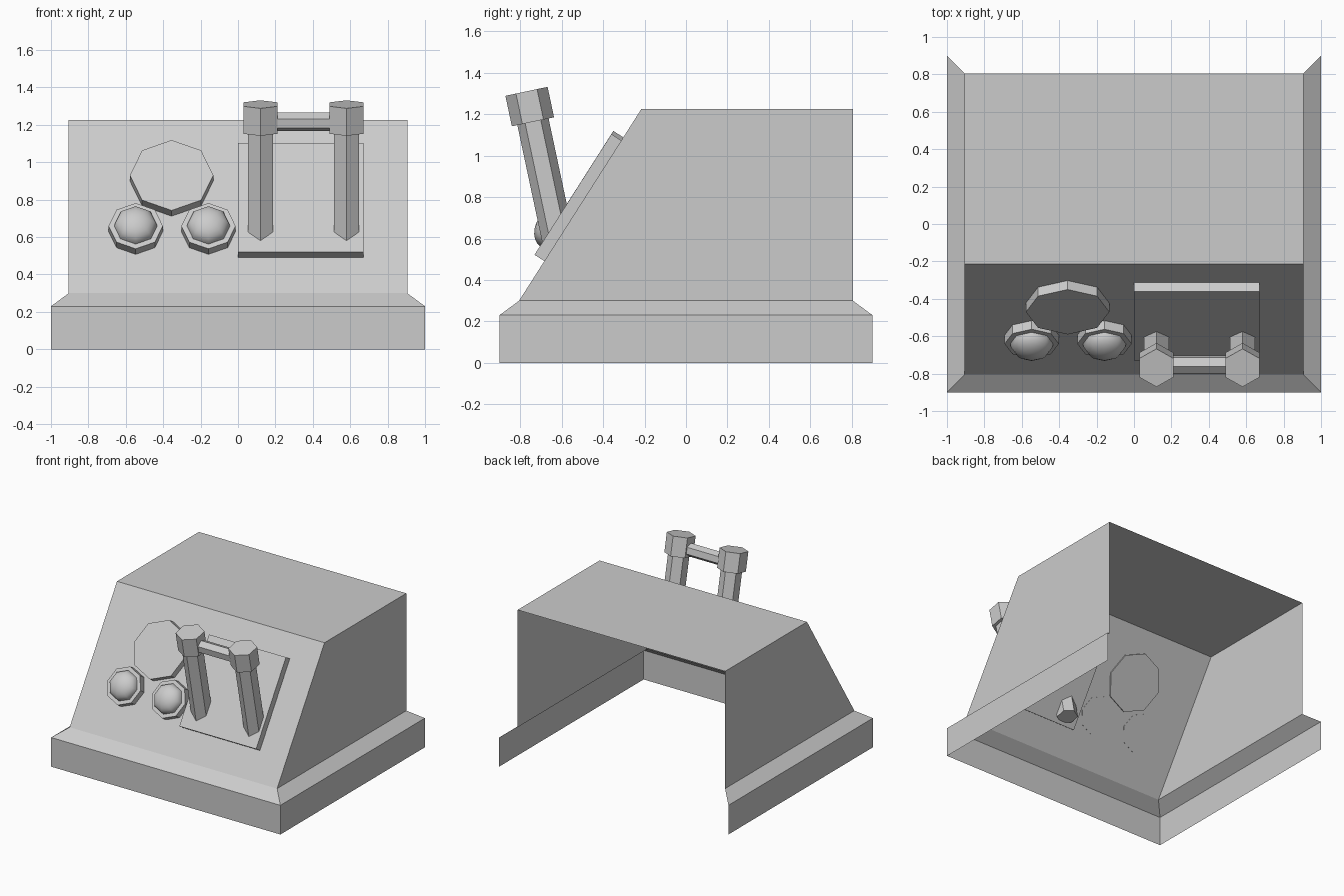
import bpy, bmesh, math
from mathutils import Matrix, Vector

cube = bpy.data.objects.get("Cube")
if cube:
    bpy.data.objects.remove(cube, do_unlink=True)

GREY = (0.6, 0.6, 0.6, 1)
mat = bpy.data.materials.new("plain_grey")
mat.use_nodes = True
mat.diffuse_color = GREY
mat.node_tree.nodes["Principled BSDF"].inputs["Base Color"].default_value = GREY


def finish(name, bm, matrix=Matrix(), smooth=False):
    """Turn a bmesh into a named, coloured object."""
    bm.transform(matrix)
    mesh = bpy.data.meshes.new(name)
    for f in bm.faces:
        f.smooth = smooth
    bm.to_mesh(mesh)
    bm.free()
    mesh.materials.append(mat)
    obj = bpy.data.objects.new(name, mesh)
    bpy.context.collection.objects.link(obj)


def prism(name, sides, radius, z0, z1, matrix):
    """Regular prism along local z, with a corner on local y."""
    bm = bmesh.new()
    bmesh.ops.create_cone(bm, cap_ends=True, segments=sides, radius1=radius,
                          radius2=radius, depth=z1 - z0,
                          matrix=Matrix.Translation((0, 0, (z0 + z1) / 2)))
    finish(name, bm, matrix)


# Housing: open at the back and underneath, made of stacked U-shaped sections
FRONT_LOW, FRONT_HIGH = Vector((0, -0.805, 0.3)), Vector((0, -0.215, 1.225))
sections = [(1, -0.9, 0.9, 0), (1, -0.9, 0.9, 0.23),
            (0.905, FRONT_LOW.y, 0.805, FRONT_LOW.z),
            (0.905, FRONT_HIGH.y, 0.805, FRONT_HIGH.z)]
bm = bmesh.new()
rows = [[bm.verts.new(p) for p in ((-x, back, z), (-x, front, z), (x, front, z), (x, back, z))]
        for x, front, back, z in sections]
for low, high in zip(rows, rows[1:]):
    for i in range(3):
        bm.faces.new((low[i], low[i + 1], high[i + 1], high[i]))
bm.faces.new(rows[-1])
finish("housing", bm)

# Local frame on the sloping front panel: y runs up the slope, z points outward
slope = (FRONT_HIGH - FRONT_LOW).normalized()
tilt = Matrix.Rotation(math.atan2(slope.z, slope.y), 4, 'X')


def on_panel(x, z):
    p = FRONT_LOW + slope * ((z - FRONT_LOW.z) / slope.z)
    return Matrix.Translation((x, p.y, z)) @ tilt


# Handle plate
bm = bmesh.new()
bmesh.ops.create_cube(bm, size=1, matrix=Matrix.Translation((0, 0, 0.023))
                      @ Matrix.Diagonal((0.67, 0.69, 0.067, 1)))
finish("handle_plate", bm, on_panel(0.335, 0.782))

# Large dial
prism("large_dial", 8, 0.223, -0.01, 0.057, on_panel(-0.355, 0.9))

# Two domed buttons
for side, x in (("right", -0.547), ("left", -0.158)):
    place = on_panel(x, 0.63)
    prism(side + "_button_ring", 8, 0.145, -0.002, 0.055, place)
    bm = bmesh.new()
    bmesh.ops.create_uvsphere(bm, u_segments=8, v_segments=12, radius=1)
    bmesh.ops.delete(bm, geom=[v for v in bm.verts if v.co.z < -0.01], context='VERTS')
    finish(side + "_button_dome", bm, place @ Matrix.Translation((0, 0, 0.055))
           @ Matrix.Diagonal((0.115, 0.115, 0.08, 1)), smooth=True)

# Double lever: two leaning hexagonal posts with caps, joined by a bar
lean = Matrix.Rotation(math.radians(12), 4, 'X')
for side, x in (("right", 0.12), ("left", 0.58)):
    frame = Matrix.Translation((x, -0.738, 1.163)) @ lean
    prism(side + "_lever_post", 6, 0.077, -0.657, 0.02, frame)
    prism(side + "_lever_cap", 6, 0.104, 0, 0.15, frame)
bar = Matrix.Translation((0.35, -0.751, 1.216)) @ lean
turn = Matrix.Rotation(math.pi / 2, 4, 'Y') @ Matrix.Rotation(math.pi / 2, 4, 'Z')
prism("lever_bar", 6, 0.05, -0.2, 0.2, bar @ turn)
